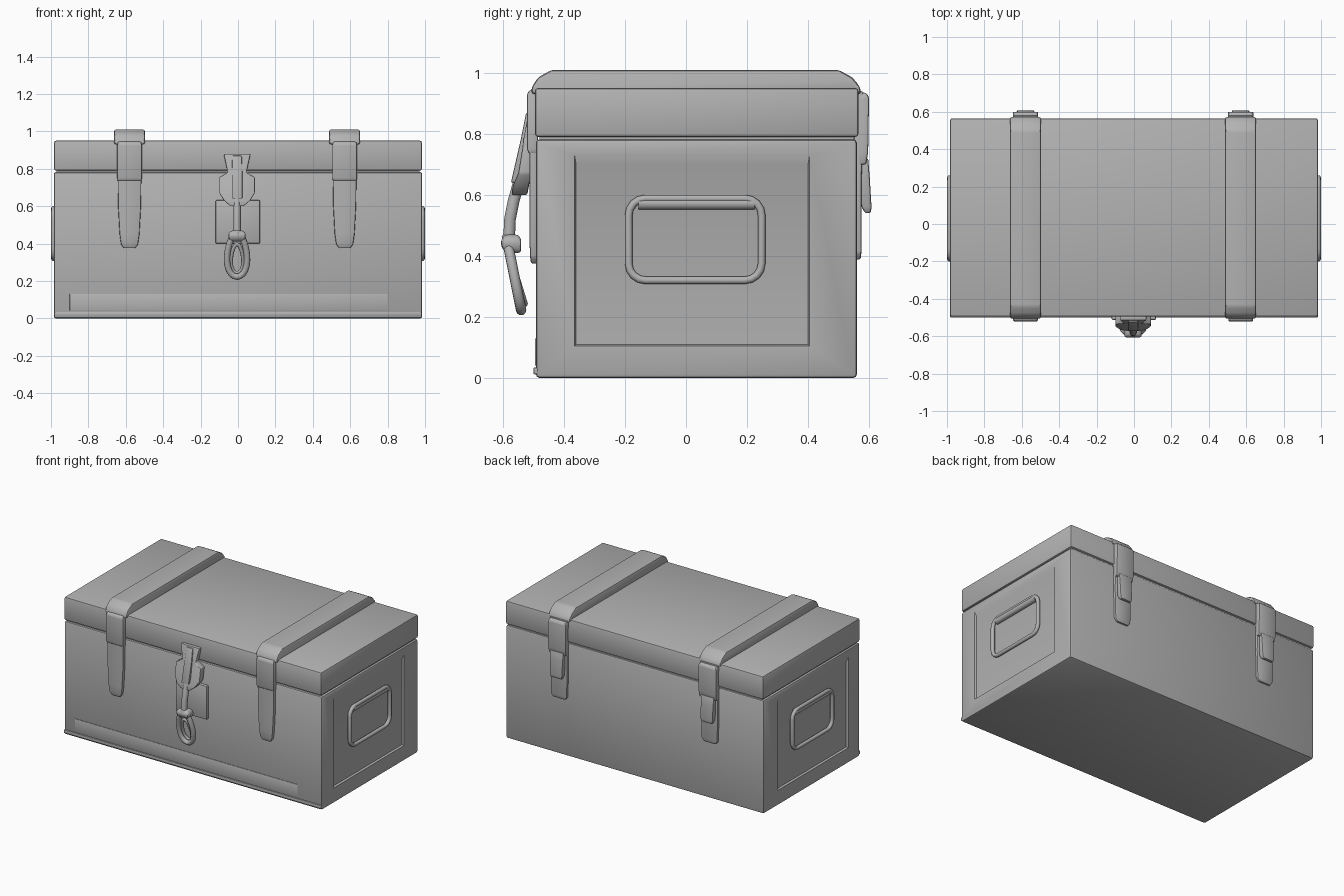
import bpy, bmesh, math
from mathutils import Vector

if "Cube" in bpy.data.objects:
    bpy.data.objects.remove(bpy.data.objects["Cube"], do_unlink=True)

GREY = (0.45, 0.45, 0.45, 1)
metal = bpy.data.materials.new("plain grey")
metal.use_nodes = True
metal.diffuse_color = GREY
metal.node_tree.nodes["Principled BSDF"].inputs["Base Color"].default_value = GREY


def finish(name, bm, bevel=0.0, segments=2, after=None):
    """Bevel the hard edges, shade smooth by angle and link the part."""
    if bevel:
        edges = [e for e in bm.edges if e.calc_face_angle(0) > math.radians(25)]
        bmesh.ops.bevel(bm, geom=edges, offset=bevel, segments=segments,
                        profile=0.5, affect='EDGES', clamp_overlap=True)
    if after:
        after(bm)
    bmesh.ops.recalc_face_normals(bm, faces=bm.faces[:])
    mesh = bpy.data.meshes.new(name)
    bm.to_mesh(mesh)
    bm.free()
    obj = bpy.data.objects.new(name, mesh)
    bpy.context.collection.objects.link(obj)
    mesh.materials.append(metal)
    bpy.ops.object.select_all(action='DESELECT')
    obj.select_set(True)
    bpy.context.view_layer.objects.active = obj
    bpy.ops.object.shade_smooth_by_angle(angle=math.radians(35))
    return obj


def box(name, lo, hi, bevel=0.0, after=None):
    bm = bmesh.new()
    bmesh.ops.create_cube(bm, size=1)
    for v in bm.verts:
        v.co = Vector([a + (b - a) * (c + 0.5) for a, b, c in zip(lo, hi, v.co)])
    return finish(name, bm, bevel, after=after)


def loft(name, cx, sections, bevel=0.006):
    """Stack of rectangles, each given as (z, half width, y one side, y other side)."""
    bm = bmesh.new()
    rings = [[bm.verts.new(p) for p in ((cx - w, a, z), (cx + w, a, z),
                                        (cx + w, b, z), (cx - w, b, z))]
             for z, w, a, b in sections]
    for r, s in zip(rings, rings[1:]):
        for i in range(4):
            j = (i + 1) % 4
            bm.faces.new((r[i], r[j], s[j], s[i]))
    bm.faces.new(rings[0])
    bm.faces.new(rings[-1])
    bmesh.ops.recalc_face_normals(bm, faces=bm.faces[:])
    return finish(name, bm, bevel)


def profile_x(name, x0, x1, points, bevel):
    """Side profile of (y, z) points extruded across x."""
    bm = bmesh.new()
    face = bm.faces.new([bm.verts.new((x0, y, z)) for y, z in points])
    out = bmesh.ops.extrude_face_region(bm, geom=[face])
    bmesh.ops.translate(bm, vec=(x1 - x0, 0, 0),
                        verts=[g for g in out["geom"] if isinstance(g, bmesh.types.BMVert)])
    bmesh.ops.recalc_face_normals(bm, faces=bm.faces[:])
    return finish(name, bm, bevel)


def tube(name, points, radius, closed=False):
    """Round rod through the points, turned into a mesh."""
    curve = bpy.data.curves.new(name, 'CURVE')
    curve.dimensions = '3D'
    curve.bevel_depth = radius
    curve.bevel_resolution = 3
    curve.use_fill_caps = True
    spline = curve.splines.new('POLY')
    spline.points.add(len(points) - 1)
    for p, co in zip(spline.points, points):
        p.co = (*co, 1)
    spline.use_cyclic_u = closed
    curve.materials.append(metal)
    obj = bpy.data.objects.new(name, curve)
    bpy.context.collection.objects.link(obj)
    bpy.ops.object.select_all(action='DESELECT')
    obj.select_set(True)
    bpy.context.view_layer.objects.active = obj
    bpy.ops.object.convert(target='MESH')
    bpy.ops.object.shade_smooth_by_angle(angle=math.radians(50))
    return obj


def recess_ends(bm):
    """Sink a panel into both end walls."""
    bm.normal_update()
    ends = [f for f in bm.faces if abs(f.normal.x) > 0.99 and f.calc_area() > 0.3]
    for f in ends:
        side = math.copysign(1, f.normal.x)
        for x, y0, y1, z0, z1 in ((0.985, -0.365, 0.405, 0.105, 0.73),
                                  (0.972, -0.36, 0.40, 0.11, 0.70)):
            bmesh.ops.inset_region(bm, faces=[f], thickness=0.02)
            mid = f.calc_center_median()
            for v in f.verts:
                v.co = (side * x, y0 if v.co.y < mid.y else y1,
                        z0 if v.co.z < mid.z else z1)


# Case body, seam core and lid
box("body", (-0.985, -0.492, 0), (0.985, 0.56, 0.782), 0.012, recess_ends)
box("seam_core", (-0.97, -0.48, 0.74), (0.97, 0.55, 0.83))
box("lid", (-0.983, -0.495, 0.79), (0.983, 0.565, 0.95), 0.01)

# Raised strips along the foot of the front
box("front_foot_panel", (-0.9, -0.495, 0.04), (0.8, -0.485, 0.13), 0.002)
box("front_foot_rim", (-0.983, -0.5, 0.012), (0.983, -0.485, 0.034), 0.004)

# Straps over the lid, front tongues and back buckles
for side, cx in (("right", -0.58), ("left", 0.57)):
    profile_x(side + "_strap", cx - 0.083, cx + 0.083,
              [(-0.508, 0.93), (-0.505, 0.955), (-0.485, 0.985), (-0.44, 1.01),
               (0.5, 1.01), (0.545, 0.985), (0.57, 0.955), (0.575, 0.93)], 0.012)
    loft(side + "_front_tongue", cx,
         [(0.375, 0.03, -0.485, -0.508), (0.395, 0.045, -0.485, -0.511),
          (0.45, 0.053, -0.485, -0.513), (0.6, 0.061, -0.485, -0.513),
          (0.74, 0.063, -0.485, -0.513), (0.94, 0.063, -0.485, -0.513)])
    loft(side + "_front_keeper", cx,
         [(0.735, 0.064, -0.485, -0.516), (0.75, 0.066, -0.485, -0.521),
          (0.93, 0.066, -0.485, -0.521), (0.945, 0.06, -0.485, -0.512)])
    loft(side + "_back_tongue", cx,
         [(0.388, 0.045, 0.55, 0.572), (0.41, 0.06, 0.55, 0.575),
          (0.6, 0.065, 0.55, 0.575), (0.94, 0.066, 0.55, 0.58)])
    loft(side + "_back_buckle", cx,
         [(0.54, 0.04, 0.587, 0.606), (0.56, 0.047, 0.575, 0.608),
          (0.66, 0.048, 0.565, 0.602), (0.72, 0.05, 0.565, 0.597)])
    loft(side + "_back_keeper", cx,
         [(0.7, 0.066, 0.565, 0.59), (0.74, 0.068, 0.565, 0.597),
          (0.92, 0.068, 0.565, 0.6), (0.935, 0.06, 0.565, 0.59)])

# Carry handles on both ends
corner = 0.055
for side, s in (("right", -1), ("left", 1)):
    ring = []
    for cy, cz, start in ((0.248, 0.588, 0), (-0.188, 0.588, 90),
                          (-0.188, 0.32, 180), (0.248, 0.32, 270)):
        oy = cy - math.copysign(corner, cy)
        oz = cz - math.copysign(corner, cz - 0.45)
        for k in range(5):
            a = math.radians(start + k * 22.5)
            ring.append((s * 0.986, oy + corner * math.cos(a), oz + corner * math.sin(a)))
    tube(side + "_handle_ring", ring, 0.013, True)
    tube(side + "_handle_grip", [(s * 0.979, -0.155, 0.572), (s * 0.979, 0.225, 0.572)], 0.021)

# Front latch: wall plate, hasp, stem and hanging clip
box("latch_plate", (-0.12, -0.512, 0.4), (0.118, -0.485, 0.632), 0.006)
loft("hasp", -0.005,
     [(0.88, 0.072, -0.485, -0.515), (0.78, 0.05, -0.485, -0.533),
      (0.755, 0.095, -0.49, -0.536), (0.67, 0.095, -0.505, -0.55),
      (0.63, 0.07, -0.515, -0.568), (0.6, 0.035, -0.52, -0.572)])
loft("hasp_rib", -0.005,
     [(0.87, 0.025, -0.49, -0.524), (0.78, 0.028, -0.5, -0.542),
      (0.64, 0.028, -0.52, -0.574)], 0.005)
tube("latch_stem", [(-0.005, -0.548, 0.64), (-0.005, -0.565, 0.58),
                    (-0.005, -0.577, 0.52), (-0.005, -0.58, 0.45)], 0.02)
loft("clip_knob", -0.005,
     [(0.47, 0.03, -0.55, -0.59), (0.455, 0.046, -0.54, -0.606),
      (0.43, 0.046, -0.54, -0.606), (0.41, 0.035, -0.54, -0.59)], 0.009)
clip = []
for k in range(24):
    a = math.tau * k / 24
    z = 0.34 + 0.118 * math.sin(a)
    width = 0.053 - 0.1 * (z - 0.34)
    clip.append((-0.005 + width * math.cos(a), -0.54 - 0.2 * (z - 0.22), z))
tube("clip_loop", clip, 0.017, True)
tube("clip_inner_loop", [(-0.005 + (x + 0.005) * 0.6, y + 0.012, 0.32 + (z - 0.34) * 0.65)
                         for x, y, z in clip], 0.01, True)
